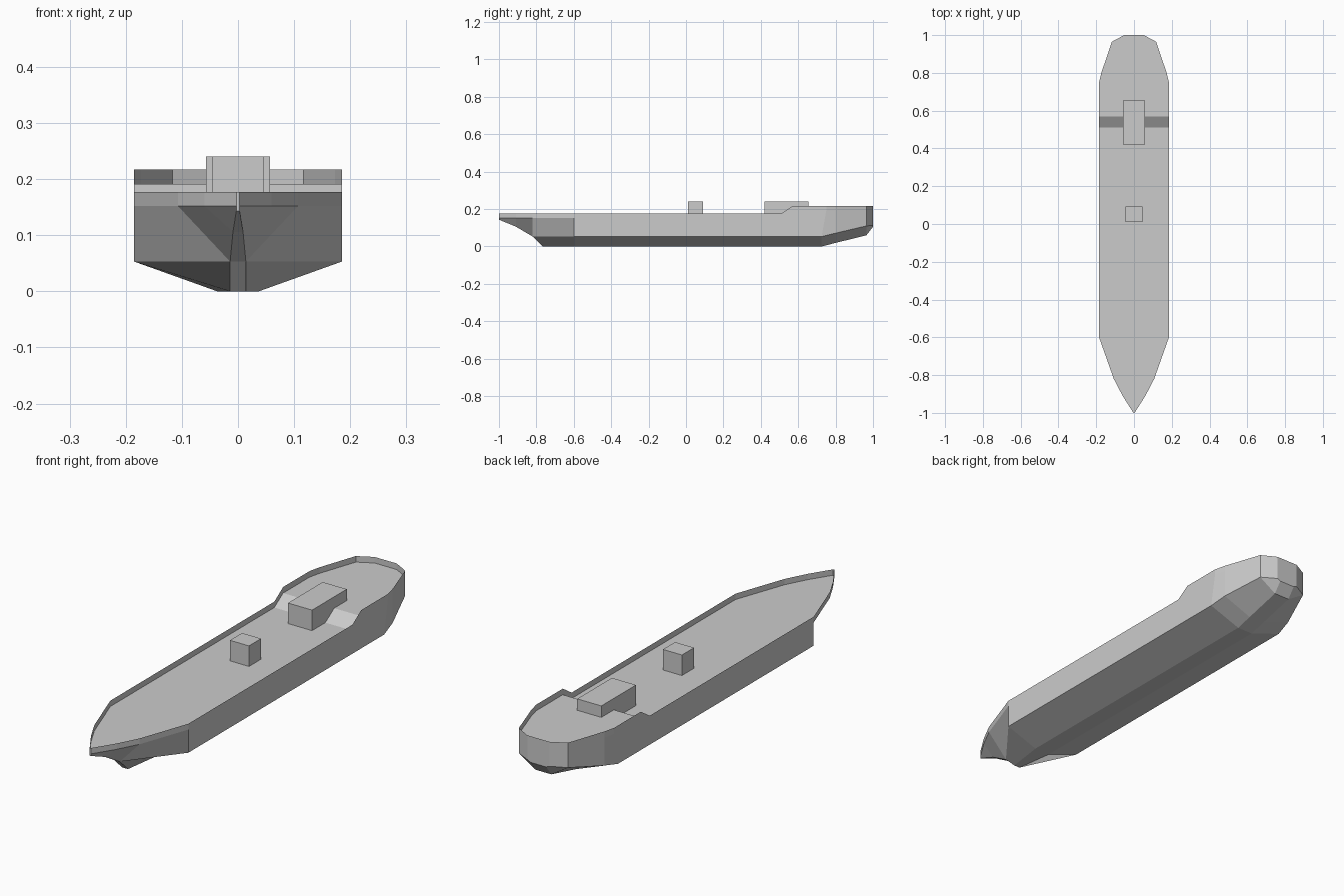
import bpy, bmesh

if "Cube" in bpy.data.objects:
    bpy.data.objects.remove(bpy.data.objects["Cube"])

# Hull stations, bow to stern: keel (x, y, z), bilge (x, y, z), rail (x, y), deck z, rail z
STATIONS = [
    ((.003, -1, .143), (.003, -1, .143), (.003, -1), .152, .177),
    ((.009, -.91, .106), (.009, -.91, .106), (.06, -.91), .152, .177),
    ((.014, -.82, .053), (.014, -.82, .053), (.107, -.82), .152, .177),
    ((.014, -.765, 0), (.014, -.82, .053), (.107, -.82), .152, .177),
    ((.037, -.6, 0), (.185, -.6, .053), (.185, -.6), .152, .177),
    ((.037, .51, 0), (.185, .51, .053), (.185, .51), .152, .177),
    ((.037, .57, 0), (.185, .57, .053), (.185, .57), .191, .217),
    ((.037, .725, 0), (.185, .725, .053), (.185, .75), .191, .217),
    ((.037, .80, .019), (.173, .80, .071), (.173, .80), .191, .217),
    ((.037, .965, .06), (.117, .965, .11), (.117, .965), .191, .217),
    ((.037, 1, .105), (.052, 1, .112), (.052, 1), .191, .217),
]


def make_object(name, bm):
    mesh = bpy.data.meshes.new(name)
    bm.to_mesh(mesh)
    bm.free()
    obj = bpy.data.objects.new(name, mesh)
    bpy.context.collection.objects.link(obj)
    return obj


def loft(rings):
    """Bridge consecutive rows of points with quads."""
    bm = bmesh.new()
    rows = [[bm.verts.new(p) for p in ring] for ring in rings]
    for a, b in zip(rows, rows[1:]):
        for i in range(len(a) - 1):
            bm.faces.new((a[i], a[i + 1], b[i + 1], b[i]))
    return bm, rows


# Hull skin with thin bulwark: U-shaped sections, port rail to starboard rail
sections, deck_rows = [], []
for keel, bilge, (x, y), deck_z, rail_z in STATIONS:
    half = [(x, y, rail_z), (x, y, deck_z), bilge, keel]
    sections.append(half + [(-p[0], p[1], p[2]) for p in reversed(half)])
    deck_rows.append([(-x, y, deck_z), (x, y, deck_z)])
bm, rows = loft(sections)
# stem and transom caps
for row in (rows[0], rows[-1]):
    bm.faces.new(row)
bmesh.ops.remove_doubles(bm, verts=bm.verts, dist=1e-4)
bmesh.ops.dissolve_degenerate(bm, edges=bm.edges, dist=1e-5)
bmesh.ops.recalc_face_normals(bm, faces=bm.faces)
make_object("hull", bm)

# Deck sunk below the rail, with the ramp up to the stern deck
bm, _ = loft(deck_rows)
bmesh.ops.remove_doubles(bm, verts=bm.verts, dist=1e-4)
bmesh.ops.recalc_face_normals(bm, faces=bm.faces)
if sum(f.normal.z for f in bm.faces) < 0:
    bmesh.ops.reverse_faces(bm, faces=bm.faces)
make_object("deck", bm)


def box(name, half_width, y0, y1, z0, z1):
    bpy.ops.mesh.primitive_cube_add(size=1, location=(0, (y0 + y1) / 2, (z0 + z1) / 2))
    obj = bpy.context.object
    obj.name = name
    obj.scale = (2 * half_width, y1 - y0, z1 - z0)
    bpy.ops.object.transform_apply(location=False, rotation=False, scale=True)


# Deck houses
box("stern_house", .057, .42, .655, .152, .24)
box("midship_house", .045, .01, .092, .152, .24)
